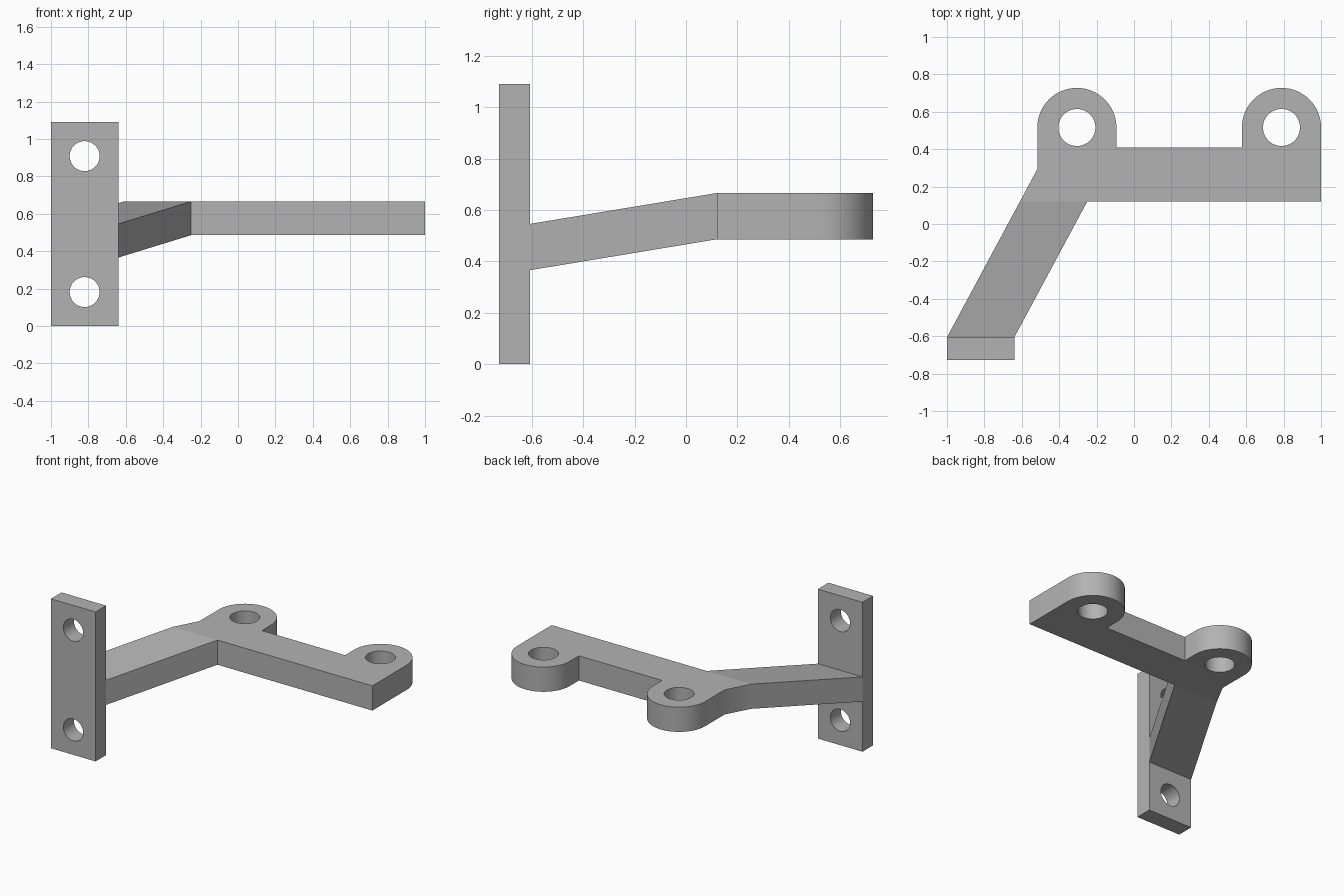
import bpy, bmesh
from math import sin, cos, pi, radians
from mathutils import Vector

if "Cube" in bpy.data.objects:
    bpy.data.objects.remove(bpy.data.objects["Cube"])

grey = bpy.data.materials.new("plain grey")
grey.use_nodes = True
grey.diffuse_color = (0.45, 0.45, 0.45, 1)
grey.node_tree.nodes["Principled BSDF"].inputs["Base Color"].default_value = grey.diffuse_color

# Key dimensions
LEFT, PLATE_RIGHT = -1.0, -0.64
PLATE_FRONT, PLATE_BACK, PLATE_TOP = -0.7275, -0.606, 1.09
KINK_Y, BAR_BACK = 0.12, 0.41
BAR_LOW, BAR_HIGH = 0.486, 0.666
ARM_DROP, ARM_SHIFT = 0.12, 0.39
LUG_Y, LUG_R, LUG_HOLE_R = 0.516, 0.2115, 0.099
LUG_XS = (0.7885, -0.3055)


def prism(name, outline, offset):
    """Solid made by extruding a planar outline of 3D points."""
    bm = bmesh.new()
    face = bm.faces.new([bm.verts.new(p) for p in outline])
    moved = bmesh.ops.extrude_face_region(bm, geom=[face], use_keep_orig=True)["geom"]
    bmesh.ops.translate(bm, vec=offset, verts=[v for v in moved if isinstance(v, bmesh.types.BMVert)])
    bmesh.ops.recalc_face_normals(bm, faces=bm.faces)
    mesh = bpy.data.meshes.new(name)
    bm.to_mesh(mesh)
    bm.free()
    obj = bpy.data.objects.new(name, mesh)
    mesh.materials.append(grey)
    bpy.context.collection.objects.link(obj)
    return obj


def drill(obj, centre, radius, rotation=(0, 0, 0)):
    """Cut a round through hole."""
    bpy.ops.mesh.primitive_cylinder_add(vertices=64, radius=radius, depth=0.5,
                                        location=centre, rotation=rotation)
    cutter = bpy.context.object
    cutter.hide_render = True
    cutter.data.materials.append(grey)
    mod = obj.modifiers.new("hole", "BOOLEAN")
    mod.operation, mod.solver, mod.object = "DIFFERENCE", "EXACT", cutter
    bpy.context.view_layer.objects.active = obj
    bpy.ops.object.modifier_apply(modifier=mod.name)
    bpy.data.objects.remove(cutter)


def smooth(obj):
    bpy.ops.object.select_all(action="DESELECT")
    obj.select_set(True)
    bpy.context.view_layer.objects.active = obj
    bpy.ops.object.shade_smooth_by_angle(angle=radians(30))


# Upright mounting plate with two screw holes
plate = prism("mounting_plate",
              [(LEFT, PLATE_FRONT, 0), (PLATE_RIGHT, PLATE_FRONT, 0),
               (PLATE_RIGHT, PLATE_FRONT, PLATE_TOP), (LEFT, PLATE_FRONT, PLATE_TOP)],
              Vector((0, PLATE_BACK - PLATE_FRONT, 0)))
for z in (PLATE_TOP / 6, PLATE_TOP * 5 / 6):
    drill(plate, ((LEFT + PLATE_RIGHT) / 2, PLATE_BACK, z), 0.08, (pi / 2, 0, 0))
smooth(plate)

# Slanted arm, sheared sideways and upwards from the plate to the bar
low, high = BAR_LOW - ARM_DROP, BAR_HIGH - ARM_DROP
prism("slanted_arm",
      [(LEFT, PLATE_BACK, low), (PLATE_RIGHT, PLATE_BACK, low),
       (PLATE_RIGHT, PLATE_BACK, high), (LEFT, PLATE_BACK, high)],
      Vector((ARM_SHIFT, KINK_Y - PLATE_BACK, ARM_DROP)))

# Flat bar with two rounded lugs along its back edge
arm_left = LEFT + ARM_SHIFT
lug_left = LUG_XS[1] - LUG_R
corner_y = KINK_Y + (lug_left - arm_left) * (KINK_Y - PLATE_BACK) / ARM_SHIFT
outline = [(arm_left, KINK_Y), (LUG_XS[0] + LUG_R, KINK_Y)]
for x in LUG_XS:
    if x < 0:
        outline.append((x + LUG_R, BAR_BACK))
    outline += [(x + LUG_R * cos(pi * i / 32), LUG_Y + LUG_R * sin(pi * i / 32)) for i in range(33)]
    if x > 0:
        outline.append((x - LUG_R, BAR_BACK))
outline.append((lug_left, corner_y))
bar = prism("lug_bar", [(x, y, BAR_LOW) for x, y in outline], Vector((0, 0, BAR_HIGH - BAR_LOW)))
for x in LUG_XS:
    drill(bar, (x, LUG_Y, (BAR_LOW + BAR_HIGH) / 2), LUG_HOLE_R)
smooth(bar)
